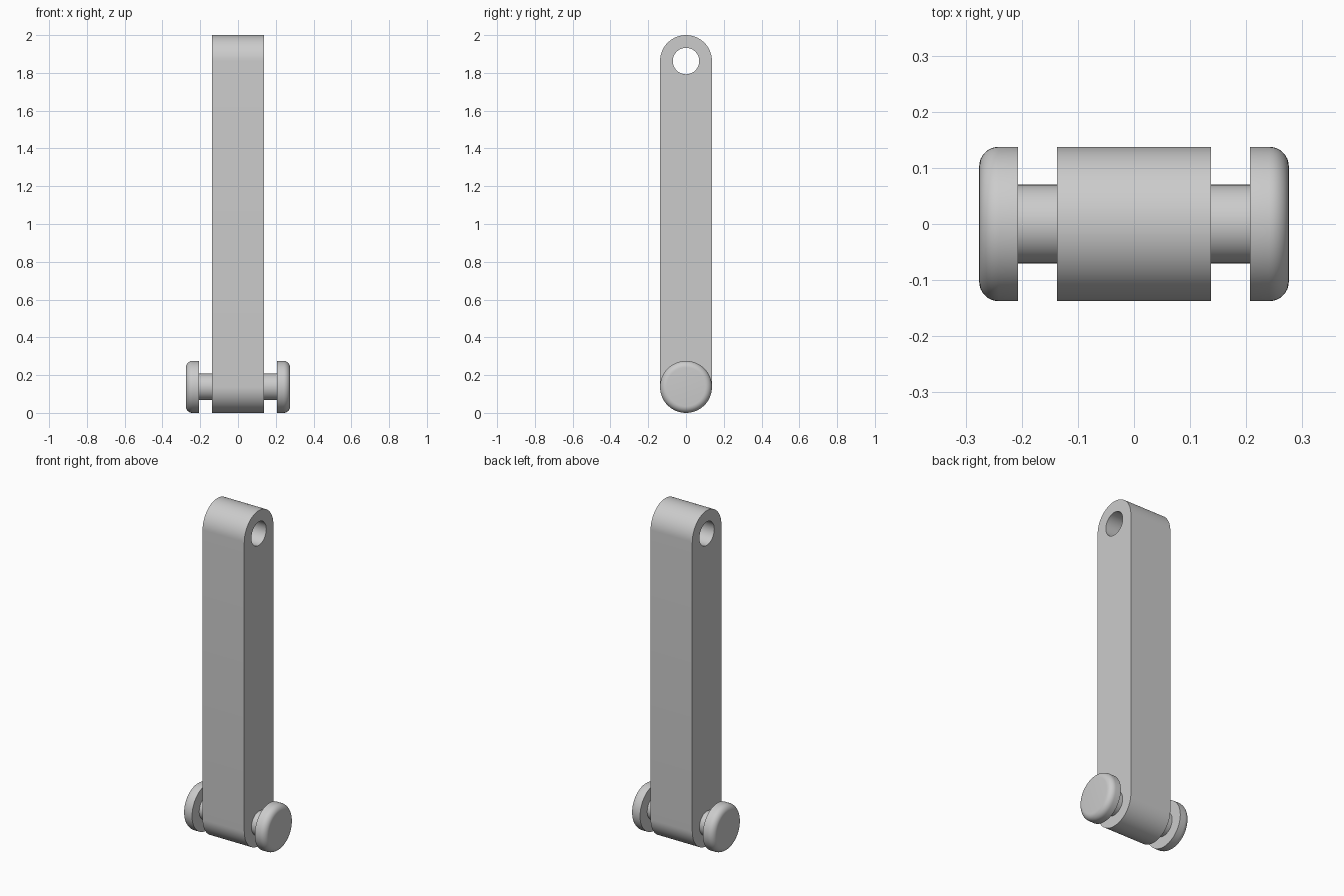
import bpy, bmesh
from math import sin, cos, pi, radians
from mathutils import Vector, Matrix

R = 0.1375        # half width of the bar and radius of the pin heads
BORE = 0.07       # radius of the hole and the pin shaft
TOP, LOW = 2 - R, R
HEAD_IN, HEAD_OUT, FILLET = 0.207, 0.276, 0.035

cube = bpy.data.objects.get("Cube")
if cube:
    bpy.data.objects.remove(cube, do_unlink=True)

grey = bpy.data.materials.new("plain grey")
grey.use_nodes = True
colour = (0.6, 0.6, 0.6, 1)
grey.diffuse_color = colour
grey.node_tree.nodes["Principled BSDF"].inputs["Base Color"].default_value = colour


def finish(bm, name):
    bmesh.ops.recalc_face_normals(bm, faces=bm.faces)
    mesh = bpy.data.meshes.new(name)
    bm.to_mesh(mesh)
    bm.free()
    mesh.materials.append(grey)
    obj = bpy.data.objects.new(name, mesh)
    bpy.context.collection.objects.link(obj)
    bpy.ops.object.select_all(action="DESELECT")
    obj.select_set(True)
    bpy.context.view_layer.objects.active = obj
    bpy.ops.object.shade_smooth_by_angle(angle=radians(30))
    return obj


def arc(radius, z, start, sweep, steps):
    angles = [start + sweep * i / steps for i in range(steps + 1)]
    return [Vector((-R, radius * cos(a), z + radius * sin(a))) for a in angles]


def add_loop(bm, points):
    verts = [bm.verts.new(p) for p in points]
    return [bm.edges.new((v, verts[i - 1])) for i, v in enumerate(verts)]


# Round-ended bar with a hole through its upper end
bm = bmesh.new()
edges = add_loop(bm, arc(R, TOP, 0, pi, 32) + arc(R, LOW, pi, pi, 32))
edges += add_loop(bm, arc(BORE, TOP, 0, 2 * pi, 48)[:-1])
bmesh.ops.triangle_fill(bm, use_beauty=True, edges=edges, normal=(-1, 0, 0))
side = bmesh.ops.extrude_face_region(bm, geom=bm.faces[:], use_keep_orig=True)
moved = [g for g in side["geom"] if isinstance(g, bmesh.types.BMVert)]
bmesh.ops.translate(bm, verts=moved, vec=(2 * R, 0, 0))
finish(bm, "link_bar")

# Pin through the lower end, with a rounded head on both sides
half = [(HEAD_IN, BORE), (HEAD_IN, R)]
for i in range(9):
    a = pi / 2 * (1 - i / 8)
    half.append((HEAD_OUT - FILLET * (1 - cos(a)), R - FILLET * (1 - sin(a))))
half.append((HEAD_OUT, 0))
profile = [(-x, r) for x, r in reversed(half)] + half

bm = bmesh.new()
verts = [bm.verts.new((x, 0, r)) for x, r in profile]
edges = [bm.edges.new(pair) for pair in zip(verts, verts[1:])]
bmesh.ops.spin(bm, geom=verts + edges, cent=(0, 0, 0), axis=(1, 0, 0),
               angle=2 * pi, steps=64, use_merge=False)
bmesh.ops.remove_doubles(bm, verts=bm.verts, dist=0.0001)
pin = finish(bm, "headed_pin")
pin.data.transform(Matrix.Translation((0, 0, LOW)))
